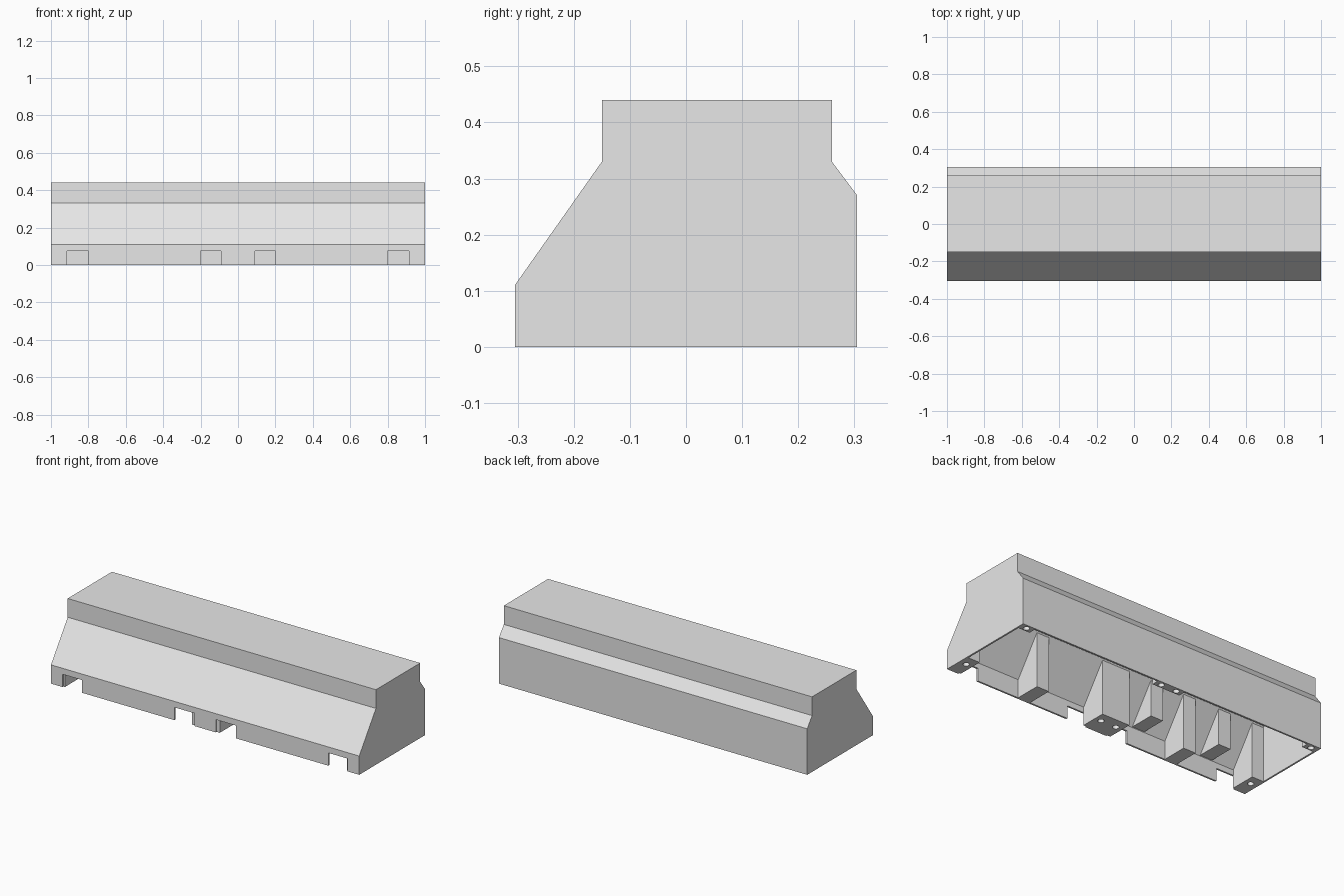
import bpy, bmesh, math
from mathutils import Matrix

if "Cube" in bpy.data.objects:
    bpy.data.objects.remove(bpy.data.objects["Cube"])

grey = bpy.data.materials.new("plain_grey")
grey.diffuse_color = (0.8, 0.8, 0.8, 1)
grey.use_nodes = True
grey.node_tree.nodes["Principled BSDF"].inputs["Base Color"].default_value = grey.diffuse_color


def finish(name, bm):
    bmesh.ops.recalc_face_normals(bm, faces=bm.faces)
    mesh = bpy.data.meshes.new(name)
    bm.to_mesh(mesh)
    bm.free()
    mesh.materials.append(grey)
    obj = bpy.data.objects.new(name, mesh)
    bpy.context.collection.objects.link(obj)
    return obj


def prism(name, profile, x0, x1):
    """Extrude a (y, z) profile along x."""
    bm = bmesh.new()
    face = bm.faces.new([bm.verts.new((x0, y, z)) for y, z in profile])
    ext = bmesh.ops.extrude_face_region(bm, geom=[face])["geom"]
    bmesh.ops.translate(bm, vec=(x1 - x0, 0, 0),
                        verts=[v for v in ext if isinstance(v, bmesh.types.BMVert)])
    return finish(name, bm)


def cylinder(name, x, y, radius, depth):
    bm = bmesh.new()
    bmesh.ops.create_cone(bm, cap_ends=True, segments=24, radius1=radius,
                          radius2=radius, depth=depth * 2,
                          matrix=Matrix.Translation((x, y, 0)))
    return finish(name, bm)


def cut(obj, cutter):
    cutter.hide_render = True
    mod = obj.modifiers.new("cut", 'BOOLEAN')
    mod.operation, mod.solver, mod.object = 'DIFFERENCE', 'EXACT', cutter
    bpy.context.view_layer.objects.active = obj
    bpy.ops.object.modifier_apply(modifier=mod.name)
    bpy.data.objects.remove(cutter)


# Hollow barrier shell, open underneath
outer = [(-0.305, 0), (0.305, 0), (0.305, 0.27), (0.26, 0.33),
         (0.26, 0.44), (-0.15, 0.44), (-0.15, 0.33), (-0.305, 0.11)]
inner = [(-0.295, -0.1), (0.295, -0.1), (0.295, 0.267), (0.25, 0.327),
         (0.25, 0.43), (-0.14, 0.43), (-0.14, 0.327), (-0.295, 0.107)]
shell = prism("barrier_shell", outer, -1, 1)
cut(shell, prism("cavity_cutter", inner, -0.99, 0.99))

# Four notches along the foot of the front wall
notch = [(-0.4, -0.1), (-0.27, -0.1), (-0.27, 0.075), (-0.4, 0.075)]
for a, b in ((-0.925, -0.8), (-0.2, -0.07), (0.07, 0.2), (0.8, 0.925)):
    cut(shell, prism("notch_cutter", notch, a, b))

# Mounting posts with screw holes, at the ends and the centre
front = [(-0.297, 0), (-0.145, 0), (-0.145, 0.325), (-0.297, 0.11)]
back = [(0.297, 0), (0.255, 0), (0.255, 0.325), (0.297, 0.268)]
posts = (("left", -0.995, -0.915, (-0.955,)),
         ("centre", -0.09, 0.09, (-0.05, 0.05)),
         ("right", 0.915, 0.995, (0.955,)))
for side, a, b, holes in posts:
    for row, profile, y in (("front", front, -0.205), ("back", back, 0.277)):
        post = prism(f"{row}_{side}_post", profile, a, b)
        for x in holes:
            cut(post, cylinder("hole_cutter", x, y, 0.017, 0.08))

# Full height ribs behind the sloping front
for side, a in (("left", -0.535), ("right", 0.45)):
    prism(f"front_{side}_rib", front, a, a + 0.08)

# Short triangular braces under the slope only
brace = [(-0.297, 0.11), (-0.145, 0.11), (-0.145, 0.325)]
for i, a in enumerate((-0.77, -0.315)):
    prism(f"slope_brace_{i + 1}", brace, a, a + 0.08)
